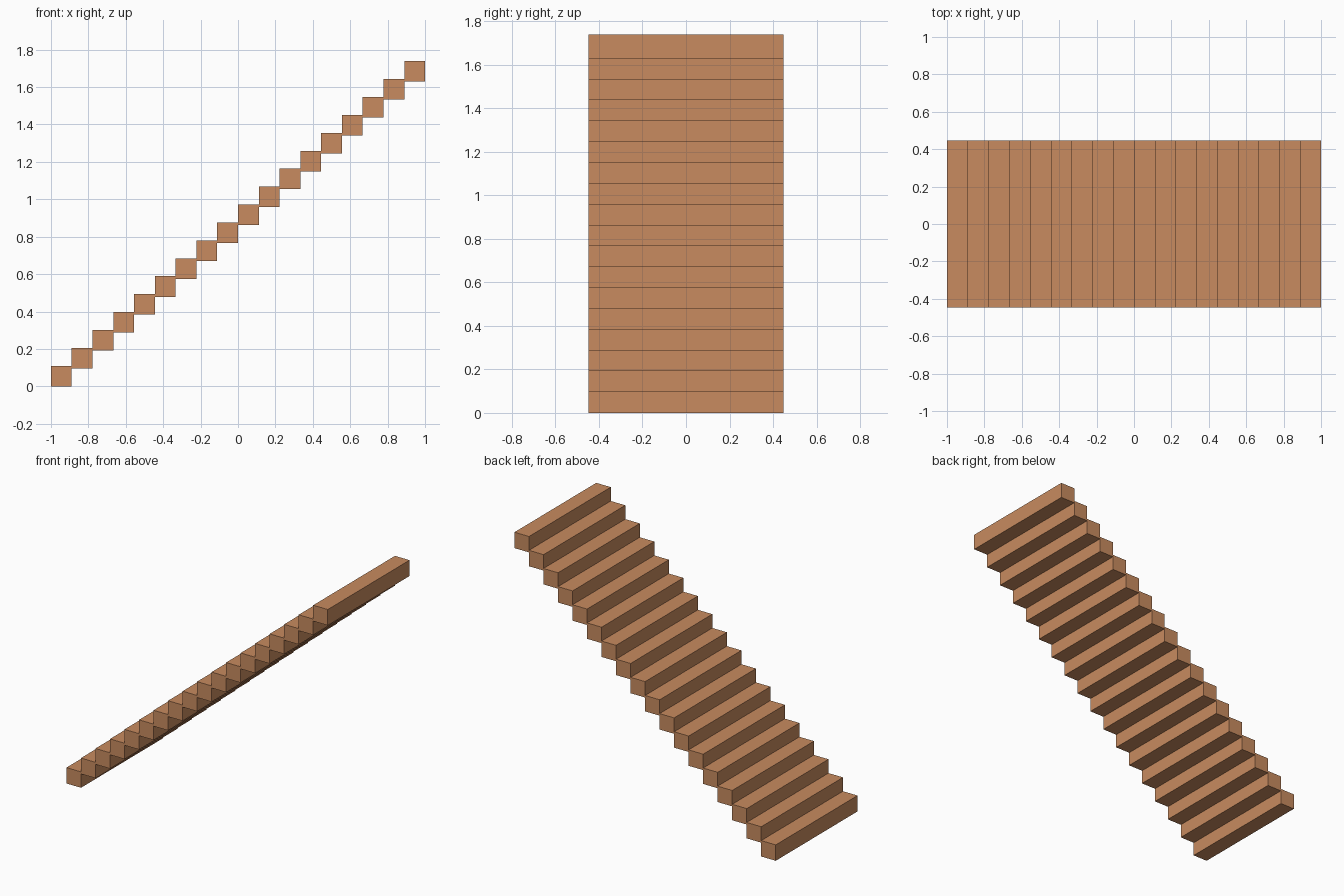
import bpy

if "Cube" in bpy.data.objects:
    bpy.data.objects.remove(bpy.data.objects["Cube"])

COUNT = 18
RUN = 2.0 / COUNT      # tread depth
RISE = 0.0958          # height gained per step
THICK = 0.11           # block height
WIDTH = 0.894

wood = bpy.data.materials.new("wood")
wood.diffuse_color = (0.58, 0.26, 0.115, 1)
wood.use_nodes = True
wood.node_tree.nodes["Principled BSDF"].inputs["Base Color"].default_value = wood.diffuse_color

# Straight flight of floating block steps, climbing towards +x
for i in range(COUNT):
    bpy.ops.mesh.primitive_cube_add(
        size=1, location=(-1 + (i + 0.5) * RUN, 0, i * RISE + THICK / 2))
    step = bpy.context.object
    step.name = f"step_{i + 1:02d}"
    step.scale = (RUN, WIDTH, THICK)
    bpy.ops.object.transform_apply(location=False, rotation=False, scale=True)
    step.data.materials.append(wood)
